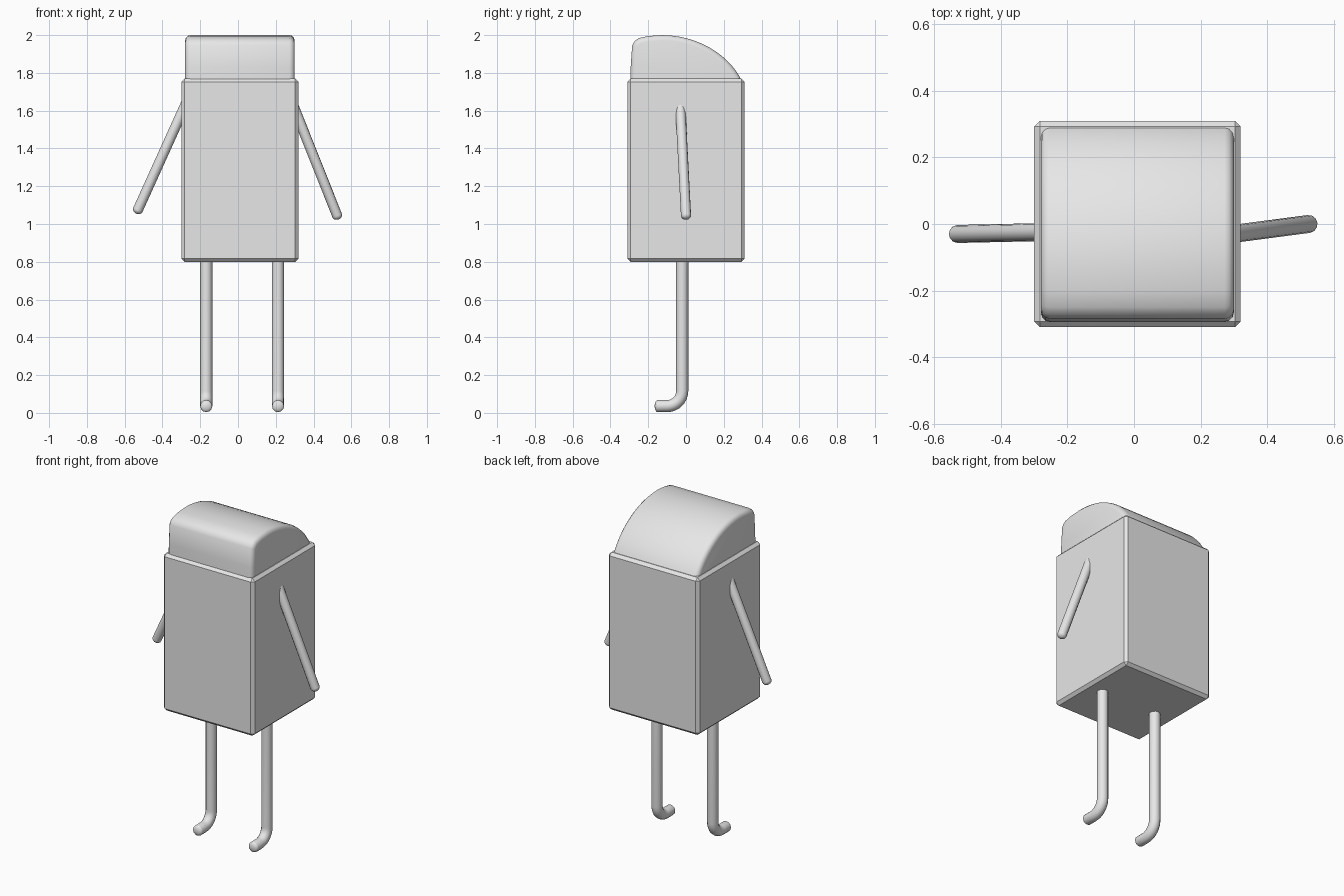
import bpy
import bmesh
from math import radians, sin, cos, pi
from mathutils import Vector
from mathutils.geometry import interpolate_bezier

if "Cube" in bpy.data.objects:
    bpy.data.objects.remove(bpy.data.objects["Cube"], do_unlink=True)

grey = bpy.data.materials.new("plain grey")
grey.use_nodes = True
grey.diffuse_color = (0.8, 0.8, 0.8, 1)
grey.node_tree.nodes["Principled BSDF"].inputs["Base Color"].default_value = (0.8, 0.8, 0.8, 1)

CENTRE_X = 0.01  # the body sits slightly off centre because the arms differ


def add_object(name, data):
    obj = bpy.data.objects.new(name, data)
    bpy.context.collection.objects.link(obj)
    data.materials.append(grey)
    return obj


def mesh_object(name, bm):
    bmesh.ops.recalc_face_normals(bm, faces=bm.faces)
    mesh = bpy.data.meshes.new(name)
    bm.to_mesh(mesh)
    bm.free()
    return add_object(name, mesh)


def tube(name, path, radius, cap):
    """Round tube along a path; its far end closes with a dome of depth cap."""
    path = [Vector(p) for p in path]
    tip, direction = path[-1], (path[-1] - path[-2]).normalized()
    scales = [1.0] * len(path)
    for i in range(1, 6):
        angle = i * pi / 10
        path.append(tip + direction * cap * sin(angle))
        scales.append(max(cos(angle), 0.02))
    curve = bpy.data.curves.new(name, "CURVE")
    curve.dimensions = "3D"
    curve.bevel_depth = radius
    curve.bevel_resolution = 4
    curve.use_fill_caps = True
    spline = curve.splines.new("POLY")
    spline.points.add(len(path) - 1)
    for point, position, scale in zip(spline.points, path, scales):
        point.co = (*position, 1)
        point.radius = scale
    spline.use_smooth = True
    return add_object(name, curve)


# Body: tall box with narrow chamfered edges
bm = bmesh.new()
bmesh.ops.create_cube(bm, size=1)
bmesh.ops.scale(bm, vec=(0.62, 0.62, 0.97), verts=bm.verts)
bmesh.ops.translate(bm, vec=(CENTRE_X, 0, 1.285), verts=bm.verts)
bmesh.ops.bevel(bm, geom=bm.edges[:], offset=0.017, segments=1, affect="EDGES")
mesh_object("body", bm)

# Head: side profile with a steep front and a long curved back, extruded across
profile = [Vector(p) for p in ((-0.295, 1.755), (-0.293, 1.83), (-0.285, 1.945),
                               (-0.272, 1.968), (-0.25, 1.984), (-0.2, 1.995))]
profile += interpolate_bezier(Vector((-0.13, 2.0)), Vector((0.08, 2.0)),
                              Vector((0.24, 1.88)), Vector((0.297, 1.755)), 14)
half_width = 0.29
bm = bmesh.new()
side = bm.faces.new([bm.verts.new((CENTRE_X - half_width, p[0], p[1])) for p in profile])
extruded = bmesh.ops.extrude_face_region(bm, geom=[side], use_keep_orig=True)
moved = [g for g in extruded["geom"] if isinstance(g, bmesh.types.BMVert)]
bmesh.ops.translate(bm, vec=(2 * half_width, 0, 0), verts=moved)
bmesh.ops.recalc_face_normals(bm, faces=bm.faces)
rims = [e for e in bm.edges
        if abs(e.verts[0].co.x - e.verts[1].co.x) < 0.001
        and max(v.co.z for v in e.verts) > 1.76]
bmesh.ops.bevel(bm, geom=rims, offset=0.028, segments=3, profile=0.5, affect="EDGES")
head = mesh_object("head", bm)
bpy.ops.object.select_all(action="DESELECT")
head.select_set(True)
bpy.context.view_layer.objects.active = head
bpy.ops.object.shade_smooth_by_angle(angle=radians(50))

# Arms: straight rods leaning outwards, starting inside the body
tube("right_arm", [(-0.26, -0.024, 1.672), (-0.53, -0.03, 1.075)], 0.027, 0.022)
tube("left_arm", [(0.28, -0.032, 1.66), (0.525, 0.0, 1.045)], 0.027, 0.022)

# Legs: upright rods that bend forward into short feet
leg_y, foot_z, bend = -0.02, 0.036, 0.08
for name, x in (("right_leg", -0.168), ("left_leg", 0.212)):
    path = [(x, leg_y, 0.85)]
    for i in range(9):
        a = i * pi / 16
        path.append((x, leg_y - bend * (1 - cos(a)), foot_z + bend * (1 - sin(a))))
    path.append((x, -0.15, foot_z))
    tube(name, path, 0.032, 0.016)
